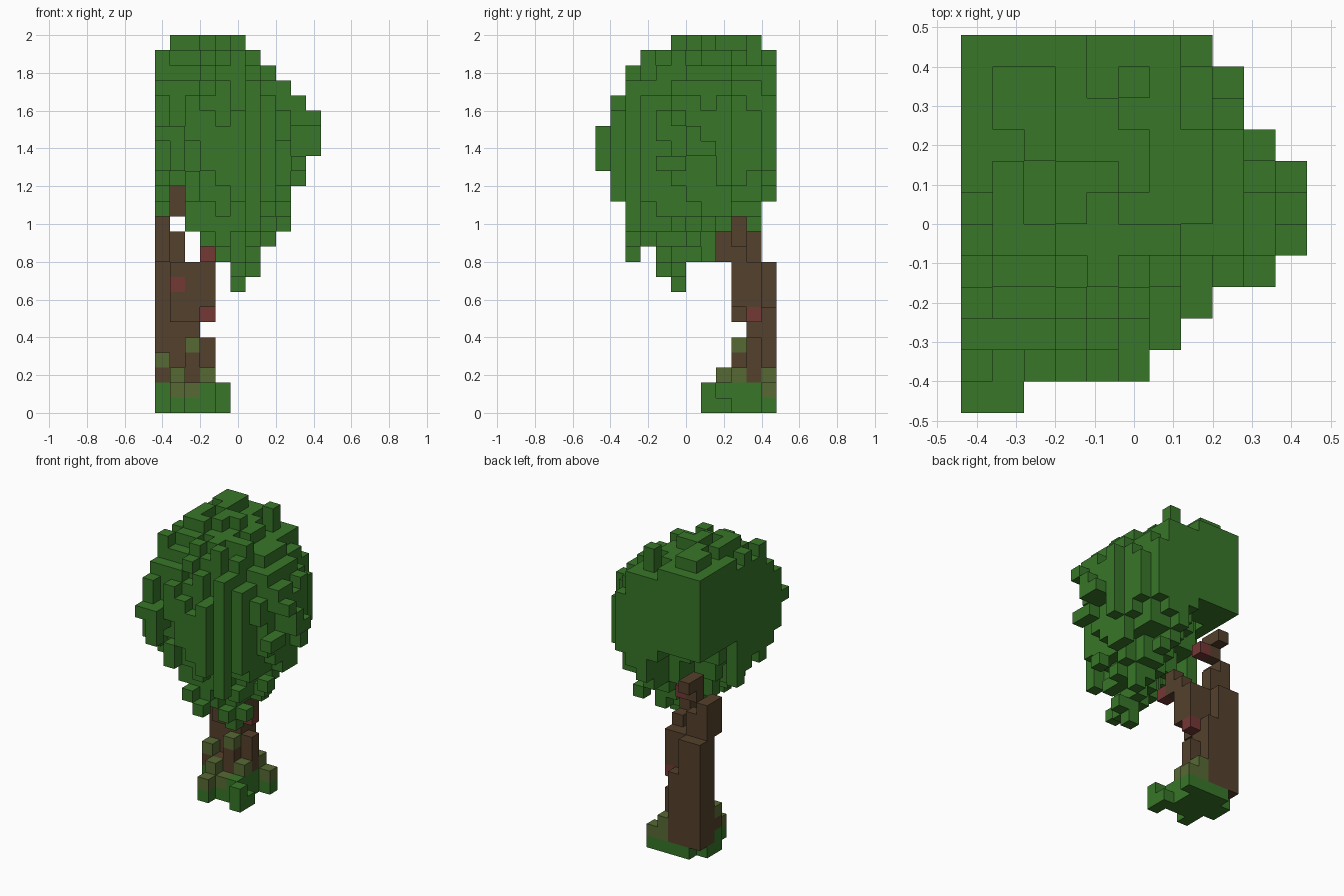
import bpy, bmesh, random
from math import hypot
from mathutils import Vector

if "Cube" in bpy.data.objects:
    bpy.data.objects.remove(bpy.data.objects["Cube"], do_unlink=True)

random.seed(7)
S = 0.08                      # block size
NX, NY, NZ = 11, 12, 25       # grid of blocks


def material(name, rgb):
    m = bpy.data.materials.new(name)
    m.use_nodes = True
    m.diffuse_color = (*rgb, 1)
    m.node_tree.nodes["Principled BSDF"].inputs["Base Color"].default_value = (*rgb, 1)
    return m


MATS = {
    "leaf": material("leaf_green", (0.039, 0.18, 0.022)),
    "bark": material("bark_brown", (0.09, 0.052, 0.025)),
    "moss": material("moss_olive", (0.097, 0.141, 0.034)),
    "red": material("bark_red", (0.175, 0.04, 0.036)),
}


def centre(c):
    return Vector(((c[0] + 0.5 - NX / 2) * S, (c[1] + 0.5 - NY / 2) * S, (c[2] + 0.5) * S))


def fill(cells, colour, x, y, z):
    """Fill an inclusive box of blocks."""
    for i in range(x[0], x[1] + 1):
        for j in range(y[0], y[1] + 1):
            for k in range(z[0], z[1] + 1):
                cells[i, j, k] = colour


# Grass mound around the foot, with mossy tufts
grass = {}
fill(grass, "leaf", (1, 3), (8, 11), (0, 0))
fill(grass, "leaf", (0, 0), (9, 10), (0, 0))
fill(grass, "leaf", (4, 4), (7, 8), (0, 0))
fill(grass, "leaf", (1, 1), (7, 7), (0, 0))
fill(grass, "leaf", (4, 4), (11, 11), (0, 0))
fill(grass, "leaf", (3, 3), (8, 10), (1, 1))
for c in ((0, 9, 1), (4, 7, 1), (2, 9, 1)):
    grass[c] = "leaf"
for c in ((1, 7, 1), (2, 8, 1), (1, 8, 1), (4, 11, 1), (3, 11, 1), (3, 11, 2),
          (1, 8, 2), (3, 9, 2), (0, 9, 3), (2, 9, 4)):
    grass[c] = "moss"

# Trunk leaning up into two branches
trunk = {}
fill(trunk, "bark", (0, 1), (10, 11), (1, 9))
fill(trunk, "bark", (2, 2), (10, 10), (1, 9))
fill(trunk, "bark", (2, 2), (11, 11), (1, 6))
fill(trunk, "bark", (0, 2), (9, 9), (1, 2))
fill(trunk, "bark", (2, 2), (9, 9), (3, 3))
fill(trunk, "bark", (3, 3), (10, 10), (2, 4))
fill(trunk, "bark", (1, 2), (9, 9), (6, 9))
fill(trunk, "bark", (3, 3), (9, 10), (7, 9))
fill(trunk, "bark", (0, 1), (10, 10), (10, 11))
fill(trunk, "bark", (0, 0), (9, 9), (10, 12))
fill(trunk, "bark", (1, 1), (10, 10), (13, 14))
fill(trunk, "bark", (3, 3), (8, 8), (10, 11))
for c in ((0, 10, 12), (1, 11, 14), (3, 9, 10)):
    trunk[c] = "bark"
for c in ((3, 7, 10), (3, 10, 6), (1, 9, 8), (2, 10, 13)):
    trunk[c] = "red"
trunk = {c: m for c, m in trunk.items() if c not in grass}

# Crown outline: lowest and highest block per column, and reach per row
low_x = [13, 13, 12, 11, 10, 8, 9, 11, 12, 15, 17]
top_x = [23, 24, 24, 24, 24, 24, 23, 22, 21, 20, 19]
low_y = [16, 14, 10, 11, 9, 8, 10, 10, 12, 13, 12, 14]
top_y = [18, 20, 22, 23, 23, 24, 24, 24, 24, 24, 24, 23]
reach = [1, 5, 6, 7, 9, 10, 10, 10, 9, 8, 8, 7]


def underside(i, j):
    """The crown is hollowed out above the trunk corner."""
    return 17 - 2 * max(0, hypot(i, NY - 1 - j) - 3)


def roundness(c):
    p = centre(c)
    rz = 0.62 if p.z > 1.44 else 0.82
    return ((p.x + 0.3) / 0.76) ** 2 + ((p.y - 0.1) / 0.59) ** 2 + ((p.z - 1.44) / rz) ** 2


allowed = []
for j in range(NY):
    for i in range(reach[j] + 1):
        low = max(low_x[i], low_y[j], underside(i, j))
        top = min(top_x[i], top_y[j])
        allowed += [(i, j, k) for k in range(NZ) if low <= k <= top
                    and (i, j, k) not in trunk and not (i == 1 and k < 15)]

# Ragged leaf surface in short hanging strips
shag, shift, ends = {}, {}, {}
crown = {}
for c in allowed:
    i, j, k = c
    column = [a[2] for a in allowed if a[:2] == (i, j)] if (i, j) not in ends else None
    if column:
        corner = i + NY - 1 - j < 4
        ends[i, j] = (column[0] + (0 if corner else random.choice((0, 0, 1, 2))),
                      column[-1] - (0 if corner else random.choice((0, 0, 1))))
        shift[i, j] = random.randint(0, 1)
    strip = (i, j, (k + shift[i, j]) // 2)
    limit = shag.setdefault(strip, 0.58 + 0.42 * random.random())
    limit += 0.08 * max(0, 7 - i - (NY - 1 - j))
    if roundness(c) < limit and ends[i, j][0] <= k <= ends[i, j][1]:
        crown[c] = "leaf"

# Keep the outline closed along each axis
wobble = {c: roundness(c) + 0.12 * random.random() for c in allowed}
for axis in range(3):
    lines = {}
    for c in allowed:
        lines.setdefault(c[:axis] + c[axis + 1:], []).append(c)
    for line in lines.values():
        if not any(c in crown for c in line):
            crown[min(line, key=wobble.get)] = "leaf"

solid = set(grass) | set(trunk) | set(crown)
STEPS = [(1, 0, 0), (-1, 0, 0), (0, 1, 0), (0, -1, 0), (0, 0, 1), (0, 0, -1)]


def build(name, cells):
    """Make one object from the exposed faces of its blocks."""
    bm = bmesh.new()
    names = sorted(set(cells.values()))
    for c, colour in cells.items():
        for d in STEPS:
            if tuple(a + b for a, b in zip(c, d)) in solid:
                continue
            n = Vector(d)
            u = Vector((d[2], d[0], d[1]))
            v = n.cross(u)
            mid = centre(c) + n * S / 2
            corners = [mid + (u * a + v * b) * S / 2
                       for a, b in ((-1, -1), (1, -1), (1, 1), (-1, 1))]
            face = bm.faces.new([bm.verts.new(p) for p in corners])
            face.material_index = names.index(colour)
    bmesh.ops.remove_doubles(bm, verts=bm.verts, dist=0.001)
    mesh = bpy.data.meshes.new(name)
    bm.to_mesh(mesh)
    bm.free()
    for n in names:
        mesh.materials.append(MATS[n])
    bpy.context.collection.objects.link(bpy.data.objects.new(name, mesh))


build("grass_mound", grass)
build("trunk", trunk)
build("leaf_crown", crown)
